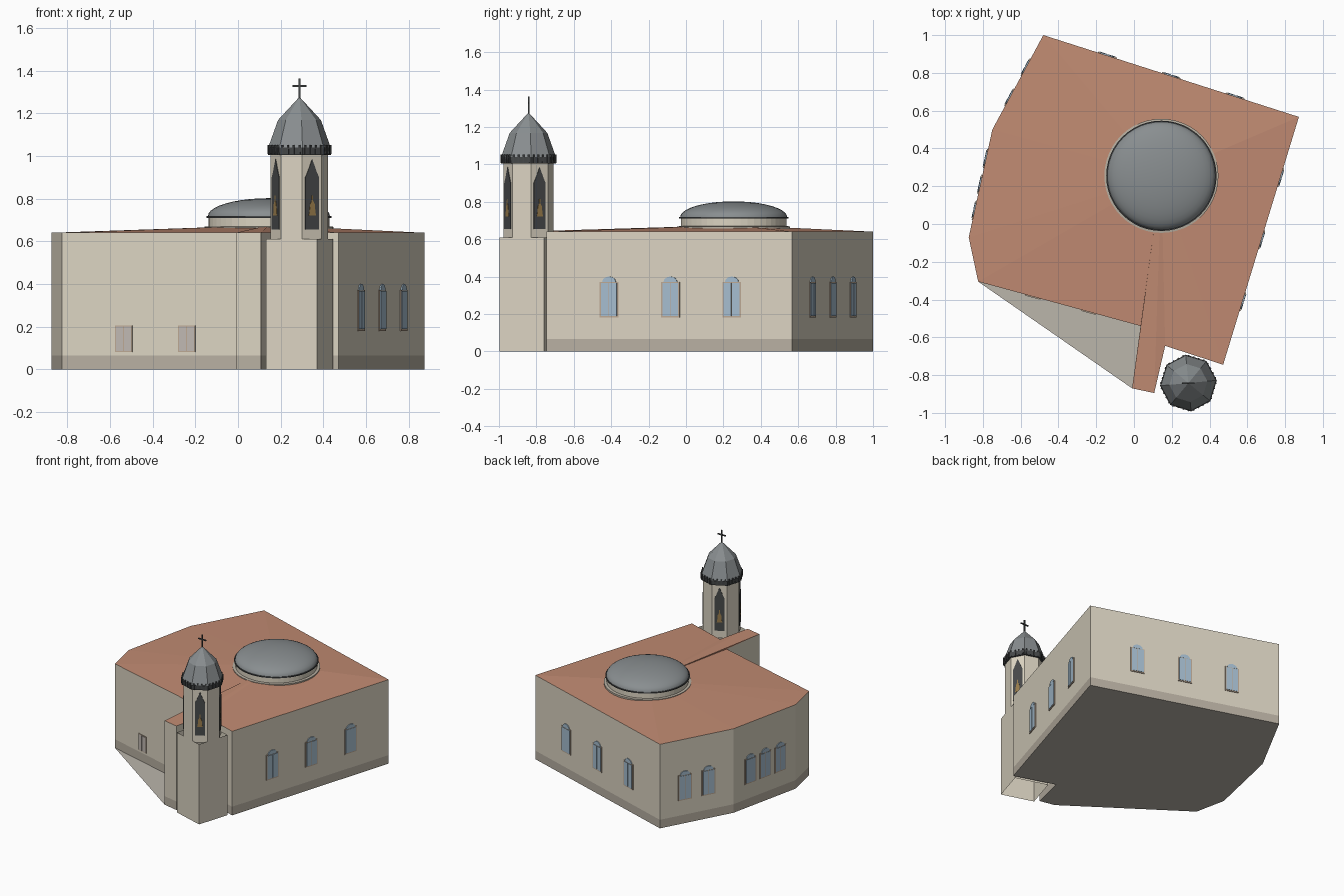
import bpy, math
from mathutils import Vector

if "Cube" in bpy.data.objects:
    bpy.data.objects.remove(bpy.data.objects["Cube"])


def material(name, r, g, b):
    m = bpy.data.materials.new(name)
    m.diffuse_color = [(c / 255) ** 2.2 for c in (r, g, b)] + [1]
    m.use_nodes = True
    m.node_tree.nodes["Principled BSDF"].inputs["Base Color"].default_value = m.diffuse_color
    return m


WALL = material("plaster", 218, 210, 192)
PLINTH = material("plinth", 182, 174, 160)
TILE = material("terracotta", 192, 138, 114)
METAL = material("roof_metal", 136, 141, 143)
DARK = material("dark_metal", 72, 74, 75)
FLOOR = material("floor", 186, 180, 170)
GLASS = material("glass", 164, 188, 206)
FRAME = material("window_frame", 186, 166, 146)
SHUTTER = material("cellar_window", 190, 182, 176)
GOLD = material("bell_bronze", 150, 122, 76)


def mesh_object(name, verts, faces, mat):
    me = bpy.data.meshes.new(name)
    me.from_pydata([tuple(v) for v in verts], [], faces)
    me.materials.append(mat)
    ob = bpy.data.objects.new(name, me)
    bpy.context.collection.objects.link(ob)
    return ob


def wall_loop(name, pts, z0, z1, mat):
    """Open vertical walls around a clockwise outline."""
    n = len(pts)
    verts = [(x, y, z) for z in (z0, z1) for x, y in pts]
    faces = [(i, i + n, (i + 1) % n + n, (i + 1) % n) for i in range(n)]
    return mesh_object(name, verts, faces, mat)


def lathe(name, centre, profile, sides, phase, mat):
    """Spin (radius, z) points; a zero radius closes to a point."""
    verts, faces, rings = [], [], []
    for r, z in profile:
        count = 1 if r == 0 else sides
        rings.append(range(len(verts), len(verts) + count))
        for k in range(count):
            a = phase + math.tau * k / sides
            verts.append((centre[0] + r * math.cos(a), centre[1] + r * math.sin(a), z))
    for lo, hi in zip(rings, rings[1:]):
        for k in range(sides):
            j = (k + 1) % sides
            quad = [lo[k % len(lo)], lo[j % len(lo)], hi[j % len(hi)], hi[k % len(hi)]]
            faces.append(list(dict.fromkeys(quad)))
    return mesh_object(name, verts, faces, mat)


def panel(name, origin, along, shape, depth, mat):
    """Thin prism with (u, z) outline on a wall running in direction 'along'."""
    out = Vector((-along.y, along.x, 0))
    n = len(shape)
    verts = []
    for d in (0, depth):
        for u, z in shape:
            p = Vector((origin[0], origin[1], z)) + Vector((along.x, along.y, 0)) * u + out * d
            verts.append(p)
    faces = [tuple(range(n, 2 * n))[::-1]]
    faces += [(i, (i + 1) % n, (i + 1) % n + n, i + n) for i in range(n)]
    return mesh_object(name, verts, faces, mat)


def rect(u0, u1, z0, z1):
    return [(u0, z0), (u0, z1), (u1, z1), (u1, z0)]


# Main body: walls, plinth, ground slab, shallow fan roof
outline = [(-0.48, 1.0), (0.873, 0.567), (0.472, -0.745), (0.165, -0.645), (0.107, -0.895),
           (-0.01, -0.87), (0.035, -0.54), (-0.825, -0.305), (-0.875, -0.07), (-0.75, 0.5)]
wall_loop("plinth", outline, 0, 0.065, PLINTH)
wall_loop("walls", outline, 0.065, 0.64, WALL)
slab = [p for i, p in enumerate(outline) if i != 6]
mesh_object("ground_slab", [(x, y, 0) for x, y in slab], [tuple(range(len(slab)))], FLOOR)
dome_c = (0.145, 0.255)
n = len(outline)
mesh_object("roof", [(x, y, 0.64) for x, y in outline] + [(*dome_c, 0.675)],
            [((i + 1) % n, i, n) for i in range(n)], TILE)

# Arched windows: wall index and positions along that wall
arch = [(0.038 * math.cos(math.pi * k / 8), 0.37 + 0.03 * math.sin(math.pi * k / 8))
        for k in range(8, -1, -1)]
for i, spots in {0: (0.25, 0.5, 0.75), 1: (0.245, 0.495, 0.745),
                 9: (0.34, 0.66), 8: (0.27, 0.51, 0.75)}.items():
    a, b = Vector(outline[i]), Vector(outline[(i + 1) % n])
    d = (b - a).normalized()
    for t in spots:
        o = a.lerp(b, t if i < 8 else 1 - t)
        panel("window_frame", o, d, rect(-0.052, 0.052, 0.18, 0.372), 0.005, FRAME)
        panel("window_arch", o, d, arch, 0.006, GLASS)
        for s in (-1, 1):
            u = sorted((s * 0.002, s * 0.044))
            panel("window_pane", o, d, rect(*u, 0.188, 0.366), 0.008, GLASS)

# Low square windows on the front wall
a, b = Vector(outline[6]), Vector(outline[7])
for t in (0.32, 0.663):
    o, d = a.lerp(b, t), (b - a).normalized()
    panel("cellar_frame", o, d, rect(-0.042, 0.042, 0.08, 0.205), 0.004, FRAME)
    for s in (-1, 1):
        u = sorted((s * 0.002, s * 0.037))
        panel("cellar_pane", o, d, rect(*u, 0.085, 0.2), 0.006, SHUTTER)

# Dome on a round drum
lathe("dome_drum", dome_c, [(0.283, 0.645), (0.283, 0.712)], 48, 0, WALL)
lathe("drum_base_ring", dome_c, [(0.283, 0.67), (0.302, 0.668), (0.302, 0.655)], 48, 0, PLINTH)
lathe("dome_rim", dome_c, [(0.28, 0.71), (0.292, 0.71), (0.292, 0.718), (0.28, 0.718)],
      48, 0, DARK)
dome = lathe("dome", dome_c,
             [(0.286 * math.cos(math.pi * k / 20), 0.718 + 0.084 * math.sin(math.pi * k / 20))
              for k in range(10)] + [(0, 0.802)], 48, 0, METAL)
dome.data.shade_smooth()

# Bell tower: open square base, octagonal shaft flush with it
tower = Vector((0.288, -0.842))
turn = math.radians(-17)
phase = turn + math.pi / 8
corners = [tower + Vector((math.cos(q), math.sin(q))) * 0.125 * math.sqrt(2)
           for q in (turn + math.pi / 4 - k * math.pi / 2 for k in range(4))]
wall_loop("tower_base", corners, 0, 0.61, WALL)
R = 0.125 / math.cos(math.pi / 8)
lathe("tower_shaft", tower, [(R, 0.6), (R, 1.02)], 8, phase, WALL)

# Belfry openings with bells on the four diagonal faces
half = [(0.036, 0.655), (0.036, 0.9), (0.024, 0.925), (0.014, 0.95), (0, 0.985)]
opening = [(-u, z) for u, z in half] + half[-2::-1]
bell_half = [(0.02, 0.72), (0.016, 0.735), (0.012, 0.775), (0.004, 0.79), (0.003, 0.815)]
bell = [(-u, z) for u, z in bell_half] + bell_half[::-1]
for k in range(4):
    q = turn + math.pi / 4 + k * math.pi / 2
    out = Vector((math.cos(q), math.sin(q)))
    d = Vector((out.y, -out.x))
    o = tower + out * 0.125
    panel("belfry_opening", o, d, opening, 0.003, DARK)
    panel("bell", o, d, bell, 0.005, GOLD)

# Tower eave band with ribs
lathe("eave_band", tower, [(0, 1.005), (0.148, 1.005), (0.151, 1.04), (0, 1.04)], 8, phase, DARK)
for k in range(8):
    q = turn + k * math.pi / 4
    out = Vector((math.cos(q), math.sin(q)))
    d = Vector((out.y, -out.x))
    for u in (-0.042, -0.014, 0.014, 0.042):
        panel("eave_rib", tower + out * 0.135, d, rect(u - 0.004, u + 0.004, 1.008, 1.052),
              0.008, DARK)

# Faceted tower roof and cross
lathe("tower_roof", tower, [(0.147, 1.04), (0.101, 1.168), (0, 1.277)], 8, phase, METAL)
for name, w, z0, z1 in (("cross_post", 0.004, 1.265, 1.364), ("cross_arm", 0.033, 1.324, 1.332)):
    bpy.ops.mesh.primitive_cube_add(size=1, location=(tower.x, tower.y, (z0 + z1) / 2))
    ob = bpy.context.object
    ob.name = name
    ob.scale = (2 * w, 0.008, z1 - z0)
    ob.data.materials.append(DARK)
